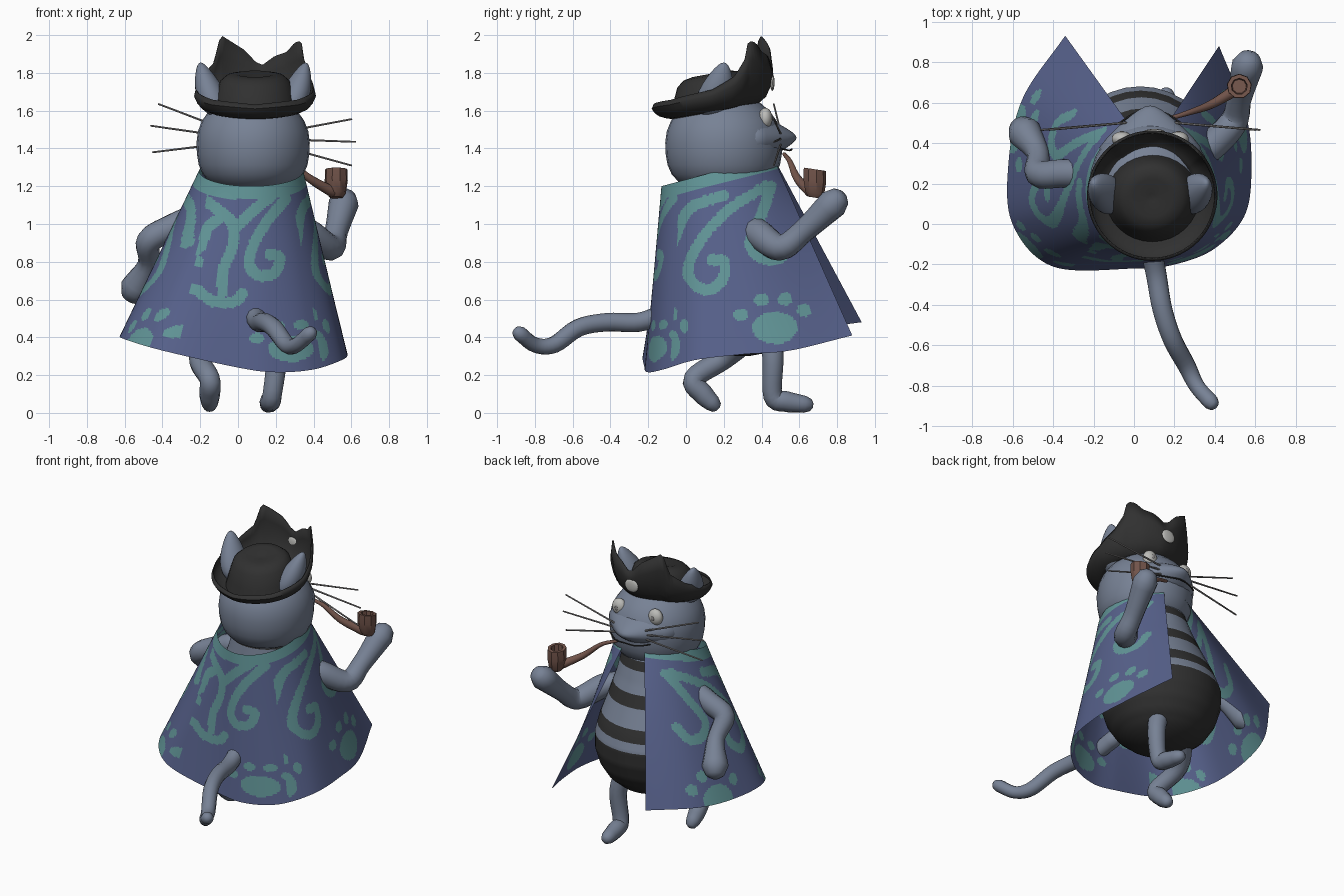
import bpy, bmesh, math
from mathutils import Vector

cube = bpy.data.objects.get("Cube")
if cube:
    bpy.data.objects.remove(cube)


def material(name, r, g, b):
    m = bpy.data.materials.new(name)
    m.use_nodes = True
    m.diffuse_color = (r, g, b, 1)
    m.node_tree.nodes["Principled BSDF"].inputs["Base Color"].default_value = (r, g, b, 1)
    return m


FUR = material("slate_fur", .185, .222, .3)
DARK = material("charcoal", .03, .03, .03)
CAPE = material("indigo_cloth", .095, .12, .26)
TEAL = material("teal_cloth", .12, .3, .31)
WOOD = material("brown_wood", .17, .09, .07)
PALE = material("pale_grey", .5, .5, .48)
HAIR = material("whisker_grey", .26, .25, .25)


def finish(name, bm, mats, angle=50):
    me = bpy.data.meshes.new(name)
    bm.to_mesh(me)
    bm.free()
    ob = bpy.data.objects.new(name, me)
    bpy.context.collection.objects.link(ob)
    for m in mats:
        me.materials.append(m)
    bpy.ops.object.select_all(action='DESELECT')
    ob.select_set(True)
    bpy.context.view_layer.objects.active = ob
    bpy.ops.object.shade_smooth_by_angle(angle=math.radians(angle))
    return ob


def loft(name, rings, mats, closed=True, caps=True, rule=None, angle=50):
    """Skin a list of point rings; rule picks the material per face."""
    bm = bmesh.new()
    rows = [[bm.verts.new(p) for p in ring] for ring in rings]
    n = len(rows[0])
    for a, b in zip(rows, rows[1:]):
        for j in range(n if closed else n - 1):
            k = (j + 1) % n
            f = bm.faces.new((a[j], a[k], b[k], b[j]))
            if rule:
                f.material_index = rule(f.calc_center_median())
    if caps:
        bm.faces.new(rows[0])
        bm.faces.new(rows[-1])
        bmesh.ops.recalc_face_normals(bm, faces=bm.faces)
    return finish(name, bm, mats, angle)


def spline(pts, steps=6):
    """Smooth path through the points."""
    p = [Vector(q) for q in pts]
    p = [2 * p[0] - p[1]] + p + [2 * p[-1] - p[-2]]
    out = []
    for a, b, c, d in zip(p, p[1:], p[2:], p[3:]):
        for i in range(steps):
            t = i / steps
            out.append(.5 * (2 * b + (c - a) * t + (2 * a - 5 * b + 4 * c - d) * t * t
                             + (3 * b - a - 3 * c + d) * t ** 3))
    return out + [p[-2]]


def tube(name, pts, radii, mat, sides=12, steps=5):
    """Round limb with rounded ends along a smooth path."""
    path, rad = spline(pts, steps), [v.x for v in spline([(r, 0, 0) for r in radii], steps)]
    rings, side = [], None
    for i, p in enumerate(path):
        d = (path[min(i + 1, len(path) - 1)] - path[max(i - 1, 0)]).normalized()
        side = side or d.orthogonal()
        side = (side - d * side.dot(d)).normalized()
        up = d.cross(side)
        ends = [(0, 1)]
        if i == 0:
            ends = [(-.95, .3), (-.7, .7), (0, 1)]
        elif i == len(path) - 1:
            ends = [(0, 1), (.7, .7), (.95, .3)]
        for off, k in ends:
            rings.append([p + d * off * rad[i] + rad[i] * k * (side * math.cos(a) + up * math.sin(a))
                          for a in (math.tau * j / sides for j in range(sides))])
    return loft(name, rings, [mat])


def ball(name, centre, size, mat, shape=None, segs=28):
    bm = bmesh.new()
    bmesh.ops.create_uvsphere(bm, u_segments=segs, v_segments=segs // 2, radius=1)
    for v in bm.verts:
        p = shape(v.co.copy()) if shape else v.co
        v.co = Vector(centre) + Vector(p * s for p, s in zip(p, size))
    return finish(name, bm, [mat], 80)


def ring(cx, cy, z, rx, ry, n=32, tilt=0):
    return [Vector((cx + rx * math.sin(a), cy + ry * math.cos(a), z + tilt * ry * math.cos(a)))
            for a in (math.tau * j / n for j in range(n))]


def table(keys, x):
    for (a, p), (b, q) in zip(keys, keys[1:]):
        if a <= x <= b:
            return p + (q - p) * (x - a) / (b - a)


# Body with dark belly and thin stripes
body_keys = [(.3, .03), (.32, .14), (.36, .23), (.42, .3), (.5, .35), (.6, .38), (.7, .38), (.8, .355),
             (.95, .3), (1.1, .25), (1.3, .2)]
body_z = [.3 + .02 * i for i in range(51)]
stripes = [(0, .69), (.75, .85), (.96, 1.04), (1.18, 1.24)]
loft("body", [ring(.03 + .05 * max(0, z - .7), .3 - .1 * max(0, z - .7), z, table(body_keys, z), table(body_keys, z))
              for z in body_z], [FUR, DARK],
     rule=lambda c: int(any(a < c.z < b for a, b in stripes)))

# Head with full jowls, muzzle, eyes, ears
ball("head", (.08, .2, 1.43), (.3, .31, .27), FUR,
     lambda p: Vector((p.x, p.y, 0)) * (1 + .35 * min(0, p.z) ** 2) + Vector((0, 0, p.z)))


def muzzle_shape(p):
    k = 1 - .55 * max(0, p.y)
    return Vector((p.x * k, p.y, p.z * k + .05 * max(0, p.y)))


ball("muzzle", (.08, .38, 1.45), (.25, .205, .13), FUR, muzzle_shape)
tube("mouth", [(-.07, .5, 1.4), (.0, .545, 1.39), (.08, .56, 1.395), (.16, .545, 1.39), (.23, .5, 1.4)],
     [.005] * 5, DARK, 6)
for side, label in ((-1, "right"), (1, "left")):
    x = .08 + side * .14
    ball("eye_" + label, (x, .42, 1.56), (.05, .037, .055), PALE)
    ball("pupil_" + label, (x, .455, 1.56), (.012, .005, .016), HAIR, segs=12)
    ball("ear_" + label, (.08 + side * .23, .16, 1.71), (.095, .1, .145), FUR,
         lambda p: Vector((p.x * (1 - .4 * p.z) * .8 + side * .5 * p.z, p.y * (1 - .35 * p.z) * .9 + .4 * p.z, p.z)))

# Whiskers
for i, (x, z, z0) in enumerate([(-.42, 1.635, 1.49), (-.46, 1.52, 1.46), (-.45, 1.38, 1.43),
                                (.6, 1.555, 1.48), (.62, 1.435, 1.45), (.6, 1.31, 1.42)]):
    x0 = .08 + math.copysign(.12, x)
    tube("whisker_%d" % i, [(x0, .5, z0), (x, .465, z)], [.006, .005], HAIR, 6, 2)

# Limbs and tail
tube("left_arm", [(.27, .32, .98), (.37, .38, .95), (.49, .5, .875), (.52, .62, .96), (.56, .78, 1.11)],
     [.07, .078, .07, .062, .08], FUR)
tube("right_arm", [(-.2, .25, 1.05), (-.35, .25, .98), (-.47, .25, .91), (-.475, .35, .79), (-.54, .45, .66)],
     [.07, .072, .068, .056, .085], FUR)
tube("left_leg", [(.14, .43, .48), (.2, .46, .3), (.18, .46, .09), (.17, .53, .06), (.16, .63, .045)],
     [.07, .058, .052, .055, .045], FUR)
tube("right_leg", [(-.1, .34, .42), (-.2, .2, .29), (-.15, .04, .18), (-.15, .09, .1), (-.15, .14, .05)],
     [.08, .06, .055, .055, .045], FUR)
tube("tail", [(.08, -.1, .53), (.11, -.25, .48), (.14, -.42, .48), (.19, -.57, .45), (.26, -.7, .36),
              (.31, -.8, .36), (.38, -.88, .42)], [.055, .052, .05, .048, .045, .04, .04], FUR)

# Pipe
tube("pipe_stem", [(.17, .52, 1.37), (.27, .55, 1.33), (.38, .59, 1.24), (.5, .66, 1.17)],
     [.01, .014, .022, .03], WOOD, 10)
loft("pipe_bowl", [ring(.52, .68, z, r, r, 9, -.15) for z, r in
                   ((1.14, .035), (1.165, .052), (1.23, .062), (1.29, .06), (1.29, .04), (1.21, .035))],
     [WOOD], angle=35)

# Hat crown
loft("hat_crown", [ring(.09, .13, z, r, r * .95, 32, .18) for z, r in
                   ((1.6, .23), (1.67, .21), (1.755, .185), (1.785, .15), (1.795, .1), (1.775, .02))], [DARK])

# Hat brim: shallow dish turned up into two ragged peaks at the front
rim = [(-180, 1.63), (-135, 1.655), (-90, 1.71), (-65, 1.77), (-45, 1.85), (-40, 1.92), (-36, 2.0), (-24, 1.965),
       (-10, 1.92), (0, 1.86), (7, 1.84), (20, 1.89), (33, 1.91), (43, 1.96), (52, 1.97), (55, 1.88), (68, 1.78),
       (90, 1.71), (135, 1.655), (180, 1.63)]
brim = []
for r, lift in ((.19, 0), (.24, .06), (.28, .22), (.302, .45), (.316, .72), (.306, 1)):
    row = []
    for j in range(96):
        a = -180 + 360 * j / 96
        s, c = math.sin(math.radians(a)), math.cos(math.radians(a))
        low = 1.595 + .035 * c
        row.append(Vector((.09 + r * s, .14 + r * c, low + lift * (table(rim, a) - low))))
    brim.append(row)
hat = loft("hat_brim", brim, [DARK], caps=False)
hat.modifiers.new("thickness", 'SOLIDIFY').thickness = .006
ball("hat_badge", (.1, .457, 1.75), (.052, .012, .045), PALE, segs=16)

# Cape pattern: strokes and paw prints on the back (x, z) and on the sides (y, z)
back_strokes = [
    [(-.18, 1.13), (-.1, 1.07), (-.03, 1.0), (-.03, .88), (-.08, .75), (-.08, .64)],
    [(.18, 1.15), (.08, 1.07), (-.02, .97)],
    [(-.07, 1.05), (-.16, .98), (-.2, .88), (-.28, .82), (-.21, .8)],
    [(-.3, .66), (-.22, .65), (-.13, .59), (-.02, .59), (.02, .63)],
    [(.25, 1.13), (.13, .98), (.06, .82), (.1, .73), (.19, .74), (.22, .82), (.17, .84)]]
side_strokes = [
    [(.42, 1.2), (.22, 1.07), (.07, .9), (.01, .74), (.1, .65), (.19, .7), (.2, .8), (.14, .81)],
    [(.2, 1.15), (.02, 1.08), (-.07, .9)],
    [(.45, 1.2), (.4, 1.05), (.34, .9), (.4, .82), (.5, .82), (.54, .9)]]
back_paws = [(.28, .34, .12, .07), (-.47, .5, .05, .06)]
side_paws = [(.47, .45, .12, .085), (-.1, .36, .07, .09)]


def dots(strokes):
    return [(p.x, p.y, .03, .03) for s in strokes for p in spline([(*q, 0) for q in s], 6)]


def pads(paws):
    out = []
    for x, z, w, h in paws:
        out.append((x, z, w, h))
        for k, up in ((-1.5, .8), (-.6, 1.75), (.45, 1.8), (1.3, 1.1)):
            out.append((x + k * w, z + up * h, w * .32, h * .4))
    return out


back_marks = dots(back_strokes) + pads(back_paws)
side_marks = dots(side_strokes) + pads(side_paws)


def cloth_rule(c):
    if c.z > 1.13 + .27 * (c.y + .13):
        return 1
    half = .3 + .25 * (1.2 - c.z)
    on_side = abs(c.x - .06) > .72 * half or c.y > .2
    u, marks = (c.y, side_marks) if on_side else (c.x, back_marks)
    return int(any(((u - x) / w) ** 2 + ((c.z - z) / h) ** 2 < 1 for x, z, w, h in marks))


# Cape: ruled between tilted collar and hem, open at the front
hem = spline([(-.34, .93, .48), (-.55, .62, .44), (-.62, .3, .41), (-.6, 0, .39), (-.4, -.21, .33), (0, -.22, .24),
              (.2, -.2, .215), (.4, -.12, .23), (.55, .05, .28), (.58, .3, .31), (.55, .55, .33), (.42, .88, .41)], 24)
collar = []
for i in range(len(hem)):
    a = math.radians(15 + 330 * i / (len(hem) - 1))
    y = .17 + .3 * math.cos(a)
    collar.append(Vector((.07 - .275 * math.sin(a), y, 1.2 + .27 * (y + .13))))
ROWS = 100
loft("cape", [[c.lerp(h, k / ROWS) for c, h in zip(collar, hem)] for k in range(ROWS + 1)],
     [CAPE, TEAL], closed=False, caps=False, rule=cloth_rule)
